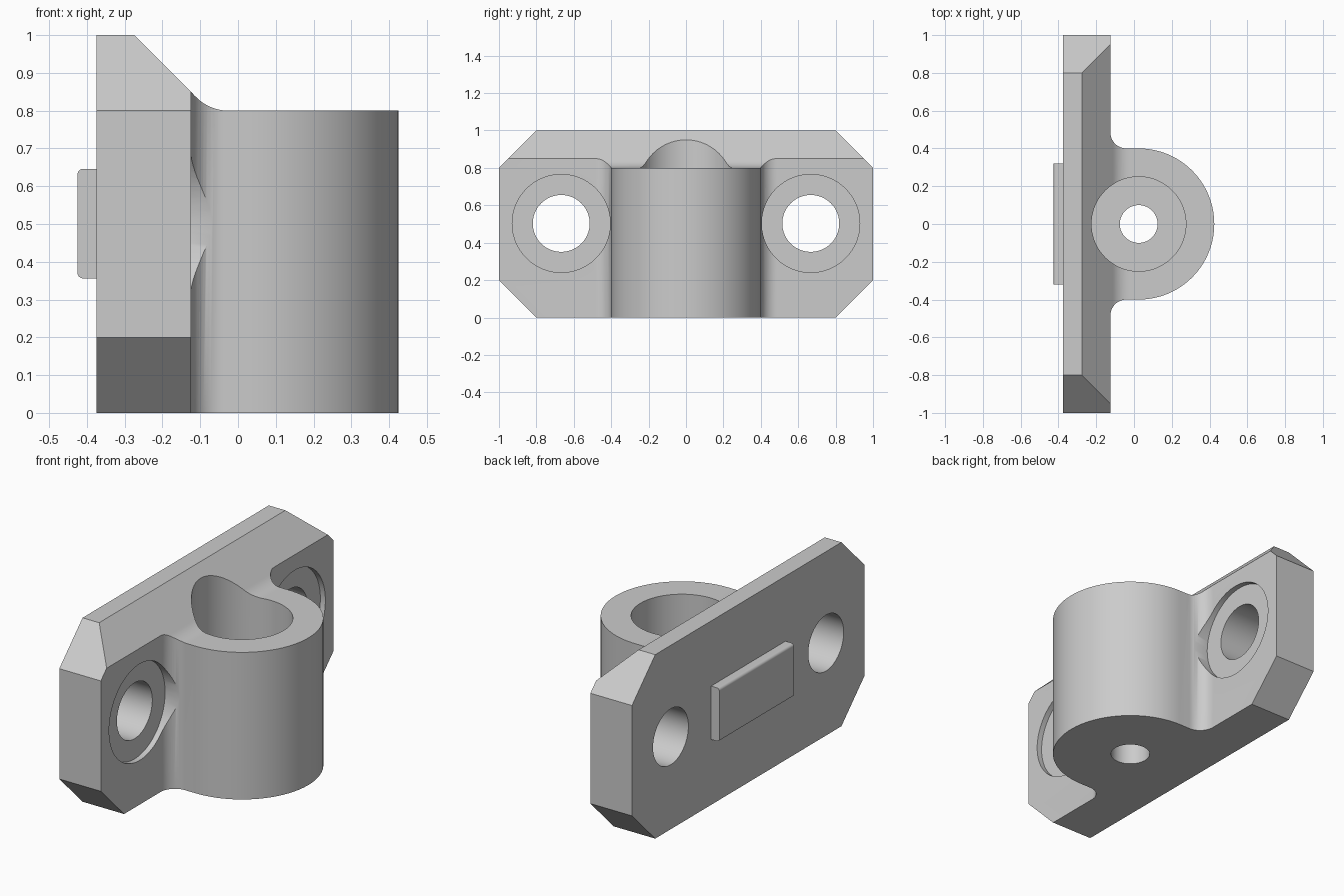
import bpy
import bmesh
from math import radians, sin, cos, tan, pi
from mathutils import Matrix, Vector

if "Cube" in bpy.data.objects:
    bpy.data.objects.remove(bpy.data.objects["Cube"])

grey = bpy.data.materials.new("plain grey")
grey.use_nodes = True
grey.diffuse_color = (0.6, 0.6, 0.6, 1)
grey.node_tree.nodes["Principled BSDF"].inputs["Base Color"].default_value = (0.6, 0.6, 0.6, 1)

# Main dimensions
BACK, FACE = -0.375, -0.125      # plate back and front planes
BOSS_X, BOSS_R = 0.025, 0.4      # socket boss
FILLET = 0.085
BOLT_Y, BOLT_Z = 0.667, 0.503


def arc(cx, cy, r, start, end, steps):
    angles = [radians(start + (end - start) * i / steps) for i in range(steps + 1)]
    return [(cx + r * cos(a), cy + r * sin(a)) for a in angles]


def extrude(name, profile, to_3d, direction):
    """Solid prism from a 2D profile placed by to_3d and pushed along direction."""
    bm = bmesh.new()
    face = bm.faces.new([bm.verts.new(to_3d(u, v)) for u, v in profile])
    result = bmesh.ops.extrude_face_region(bm, geom=[face])
    moved = [g for g in result["geom"] if isinstance(g, bmesh.types.BMVert)]
    bmesh.ops.translate(bm, verts=moved, vec=Vector(direction))
    bmesh.ops.recalc_face_normals(bm, faces=bm.faces)
    return finish(name, bm)


def cylinder(name, radius, length, centre, along_x=False):
    bm = bmesh.new()
    turn = Matrix.Rotation(pi / 2, 4, "Y") if along_x else Matrix.Identity(4)
    bmesh.ops.create_cone(bm, cap_ends=True, segments=96, radius1=radius, radius2=radius,
                          depth=length, matrix=Matrix.Translation(centre) @ turn)
    return finish(name, bm)


def finish(name, bm):
    mesh = bpy.data.meshes.new(name)
    bm.to_mesh(mesh)
    bm.free()
    mesh.materials.append(grey)
    obj = bpy.data.objects.new(name, mesh)
    bpy.context.collection.objects.link(obj)
    return obj


def activate(obj):
    bpy.ops.object.select_all(action="DESELECT")
    obj.select_set(True)
    bpy.context.view_layer.objects.active = obj


def boolean(target, tool, operation):
    tool.hide_render = True
    mod = target.modifiers.new(tool.name, "BOOLEAN")
    mod.object, mod.operation, mod.solver = tool, operation, "EXACT"
    activate(target)
    bpy.ops.object.modifier_apply(modifier=mod.name)
    bpy.data.objects.remove(tool)


# Plate and boss outline, seen from above, with filleted inner corners
fx, fy = FACE + FILLET, BOSS_R + FILLET
plan = [(BACK, -1), (FACE, -1)]
plan += arc(fx, -fy, FILLET, 180, 90, 12)
plan += arc(BOSS_X, 0, BOSS_R, -90, 90, 64)
plan += arc(fx, fy, FILLET, 270, 180, 12)
plan += [(FACE, 1), (BACK, 1)]
body = extrude("bracket_body", plan, lambda x, y: (x, y, 0), (0, 0, 1))

# Sloped top edge that blends into the flat top of the boss
blend = 0.05
blend_r = blend / tan(radians(22.5))
side = [(-1, -0.5), (1, -0.5), (1, 0.8)]
side += arc(-0.075 + blend, 0.8 + blend_r, blend_r, 270, 225, 10)
side += [(-0.475, 1.2), (-1, 1.2)]
boolean(body, extrude("slope_limit", side, lambda x, z: (x, -2, z), (0, 4, 0)), "INTERSECT")

# Chamfered plate corners
diamond = [(1.3, 0.5), (0, 1.8), (-1.3, 0.5), (0, -0.8)]
boolean(body, extrude("corner_limit", diamond, lambda y, z: (-1, y, z), (2, 0, 0)), "INTERSECT")

# Stepped socket in the boss
boolean(body, cylinder("socket_bore", 0.25, 1, (BOSS_X, 0, 0.7)), "DIFFERENCE")
boolean(body, cylinder("drain_hole", 0.1, 1, (BOSS_X, 0, 0)), "DIFFERENCE")

# Counterbored bolt holes
for s in (-1, 1):
    boolean(body, cylinder("counterbore", 0.262, 0.4, (FACE - 0.03 + 0.2, s * BOLT_Y, BOLT_Z), True),
            "DIFFERENCE")
    boolean(body, cylinder("bolt_hole", 0.152, 1, (-0.25, s * BOLT_Y, BOLT_Z), True), "DIFFERENCE")

# Locating tab on the back, with rounded long edges
r = 0.015
tab_x, low, high = -0.425, 0.356, 0.646
tab = [(BACK + 0.01, low)] + arc(tab_x + r, low + r, r, 270, 180, 6)
tab += arc(tab_x + r, high - r, r, 180, 90, 6) + [(BACK + 0.01, high)]
locating_tab = extrude("locating_tab", tab, lambda x, z: (x, -0.32, z), (0, 0.64, 0))

for obj in (body, locating_tab):
    activate(obj)
    bpy.ops.object.shade_smooth_by_angle(angle=radians(30))
